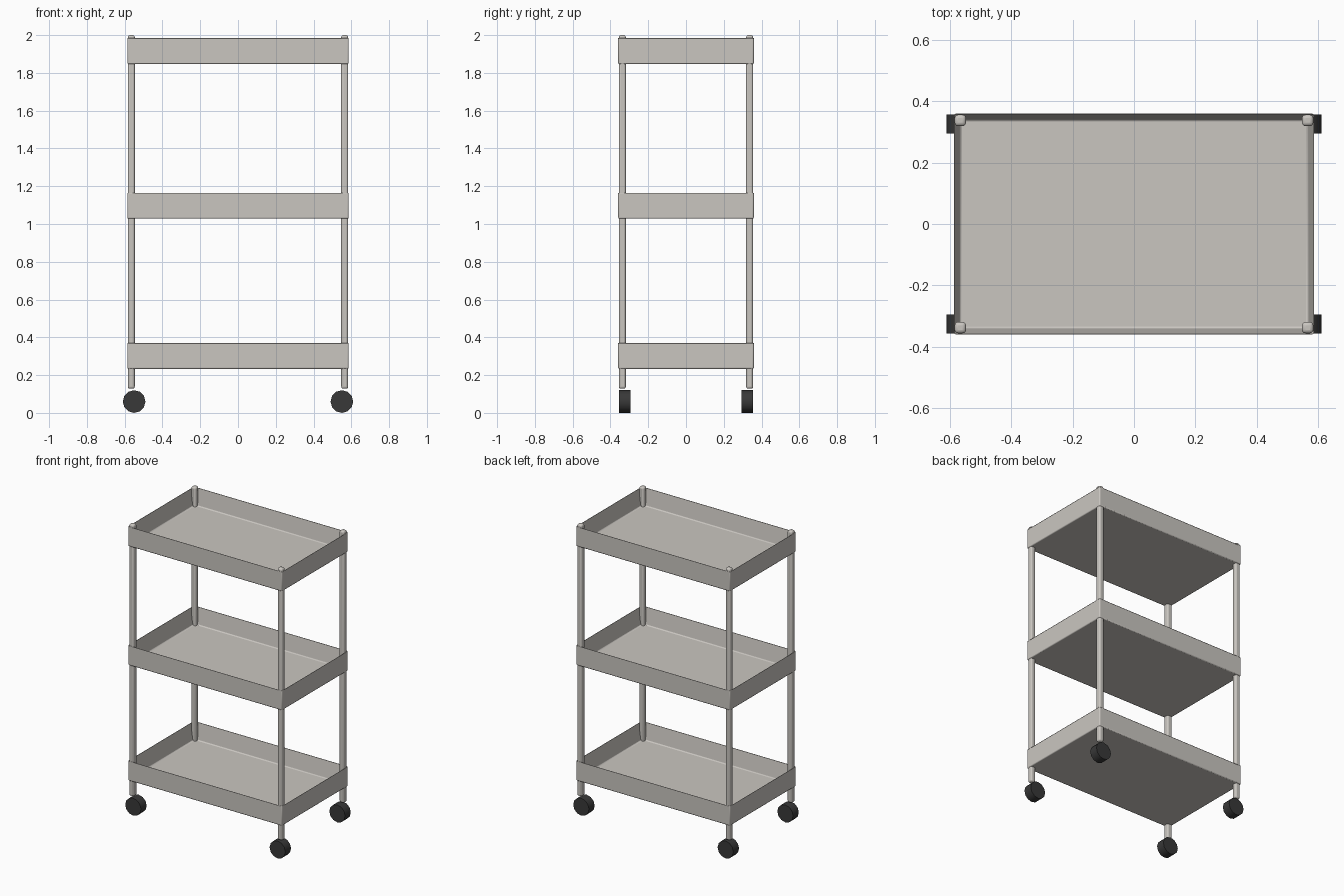
import bpy
import bmesh
from math import radians
from mathutils import Matrix, Vector

cube = bpy.data.objects.get("Cube")
if cube:
    bpy.data.objects.remove(cube, do_unlink=True)


def make_material(name, colour):
    mat = bpy.data.materials.new(name)
    mat.use_nodes = True
    mat.diffuse_color = colour
    bsdf = next(n for n in mat.node_tree.nodes if n.type == 'BSDF_PRINCIPLED')
    bsdf.inputs["Base Color"].default_value = colour
    return mat


grey = make_material("warm_grey_paint", (0.59, 0.565, 0.53, 1))
black = make_material("black_rubber", (0.04, 0.04, 0.04, 1))


def finish(name, bm, mat, bevel=0, segments=2, angle=35):
    """Turn a bmesh into an object with rounded edges and smooth shading."""
    mesh = bpy.data.meshes.new(name)
    bm.to_mesh(mesh)
    bm.free()
    mesh.materials.append(mat)
    obj = bpy.data.objects.new(name, mesh)
    bpy.context.collection.objects.link(obj)
    if bevel:
        mod = obj.modifiers.new("rounded_edges", 'BEVEL')
        mod.width = bevel
        mod.segments = segments
        mod.limit_method = 'ANGLE'
    bpy.ops.object.select_all(action='DESELECT')
    obj.select_set(True)
    bpy.context.view_layer.objects.active = obj
    bpy.ops.object.shade_smooth_by_angle(angle=radians(angle))
    return obj


def box(size, centre):
    bm = bmesh.new()
    bmesh.ops.create_cube(bm, size=1)
    bmesh.ops.scale(bm, vec=Vector(size), verts=bm.verts)
    bmesh.ops.translate(bm, vec=Vector(centre), verts=bm.verts)
    return bm


# Trays: a box whose top face is inset and sunk to leave thin walls
TRAY_H, WALL = 0.14, 0.02
for name, base in (("bottom", 0.233), ("middle", 1.028), ("top", 1.847)):
    bm = box((1.172, 0.718, TRAY_H), (0, 0, base + TRAY_H / 2))
    top = max(bm.faces, key=lambda f: f.calc_center_median().z)
    bmesh.ops.inset_region(bm, faces=[top], thickness=WALL, use_even_offset=True)
    bmesh.ops.translate(bm, vec=(0, 0, WALL - TRAY_H), verts=top.verts)
    finish(name + "_tray", bm, grey, bevel=0.006)

# Corner posts and casters
for side, sx in (("left", 1), ("right", -1)):
    for end, sy in (("front", -1), ("back", 1)):
        bm = box((0.037, 0.037, 1.872), (sx * 0.565, sy * 0.337, 1.064))
        finish(f"{end}_{side}_post", bm, grey, bevel=0.011, segments=3)

        bm = bmesh.new()
        bmesh.ops.create_cone(
            bm, cap_ends=True, segments=12, radius1=0.06, radius2=0.06, depth=0.062,
            matrix=Matrix.Translation((sx * 0.55, sy * 0.325, 0.06))
            @ Matrix.Rotation(radians(90), 4, 'X'))
        finish(f"{end}_{side}_wheel", bm, black)
